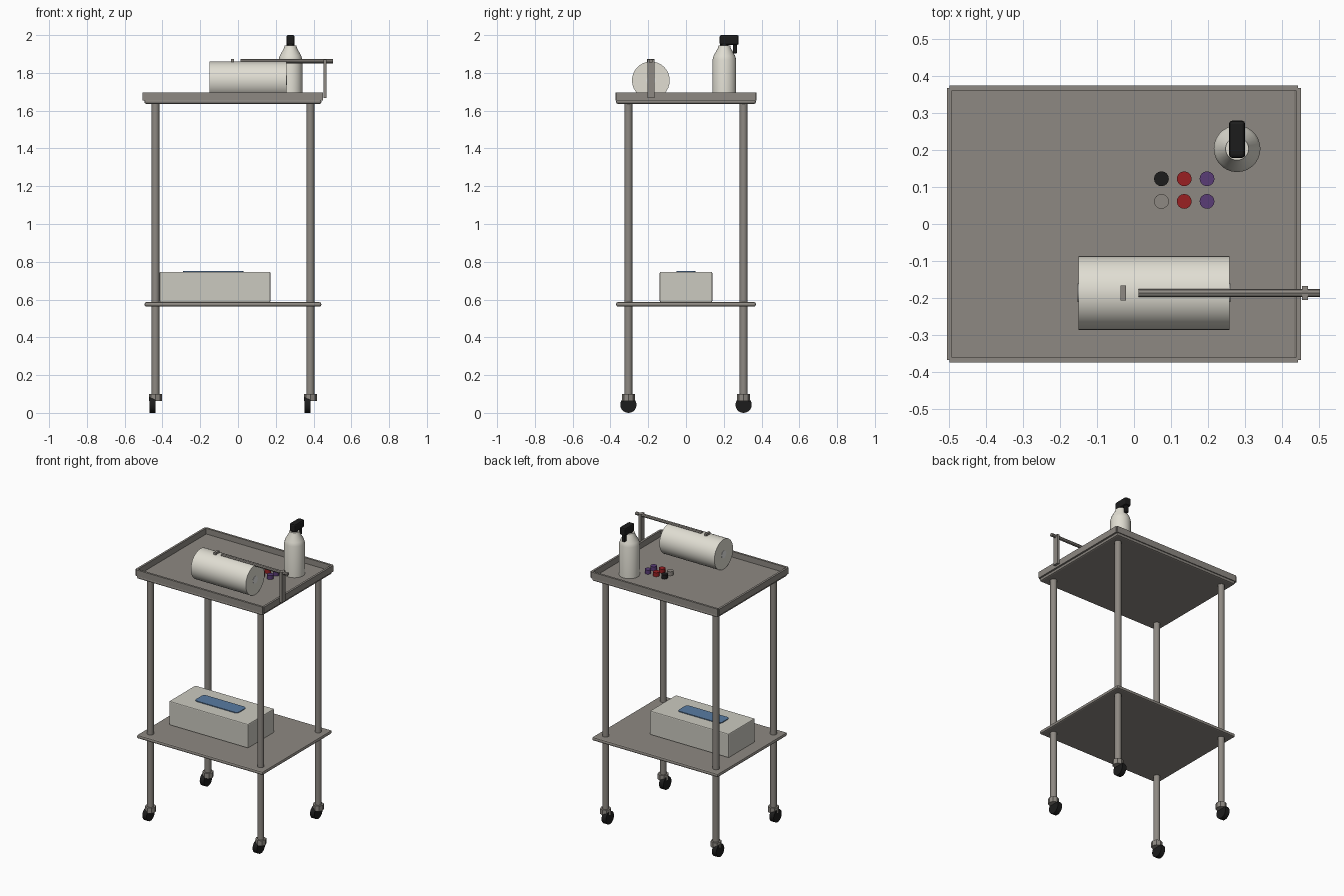
import bpy, math
from mathutils import Matrix

if "Cube" in bpy.data.objects:
    bpy.data.objects.remove(bpy.data.objects["Cube"])


def mat(name, r, g, b):
    m = bpy.data.materials.new(name)
    m.diffuse_color = (r, g, b, 1)
    m.use_nodes = True
    m.node_tree.nodes["Principled BSDF"].inputs["Base Color"].default_value = m.diffuse_color
    return m


METAL = mat("grey_metal", 0.27, 0.25, 0.225)
CREAM = mat("cream_white", 0.75, 0.73, 0.65)
CARD = mat("pale_box", 0.60, 0.59, 0.53)
BLUE = mat("blue_label", 0.10, 0.20, 0.36)
BLACK = mat("black_plastic", 0.012, 0.012, 0.012)
RED = mat("red_cap", 0.32, 0.014, 0.016)
PURPLE = mat("purple_cap", 0.10, 0.045, 0.18)
CORE = mat("white_core", 0.90, 0.90, 0.88)


def finish(ob, name, material, bevel=0, segments=2, smooth=False):
    ob.name = name
    ob.data.materials.append(material)
    if bevel:
        mod = ob.modifiers.new("bevel", 'BEVEL')
        mod.width, mod.segments = bevel, segments
    if smooth:
        bpy.ops.object.shade_smooth_by_angle(angle=math.radians(35))
    return ob


def box(name, material, x, y, z, bevel=0, segments=2):
    """Box from (min, max) ranges on each axis."""
    bpy.ops.mesh.primitive_cube_add(size=1)
    ob = bpy.context.object
    size = [r[1] - r[0] for r in (x, y, z)]
    mid = [(r[1] + r[0]) / 2 for r in (x, y, z)]
    ob.data.transform(Matrix.Diagonal((*size, 1)))
    ob.location = mid
    return finish(ob, name, material, bevel, segments)


def cyl(name, material, centre, radius, depth, sides=16, axis='Z', smooth=True, bevel=0):
    rot = (0, math.pi / 2, 0) if axis == 'X' else (0, 0, 0)
    bpy.ops.mesh.primitive_cylinder_add(vertices=sides, radius=radius, depth=depth,
                                        location=centre, rotation=rot)
    return finish(bpy.context.object, name, material, bevel, 2, smooth)


CX = -0.027  # cart centre line

# Shelves
for name, z in (("lower_shelf", 0.563), ("upper_shelf", 1.636)):
    box(name, METAL, (CX - 0.468, CX + 0.468), (-0.37, 0.37), (z, z + 0.023), 0.009)

# Tray rim: four separate walls
for s in (-1, 1):
    xs = sorted((CX + s * 0.464, CX + s * 0.478))
    ys = sorted((s * 0.36, s * 0.374))
    box("tray_side_wall", METAL, xs, (-0.367, 0.367), (1.655, 1.697))
    box("tray_long_wall", METAL, (CX - 0.470, CX + 0.470), ys, (1.655, 1.697))

# Legs and casters
for sx in (-1, 1):
    for sy in (-1, 1):
        x, y = CX + sx * 0.41, sy * 0.305
        cyl("leg", METAL, (x, y, 0.86), 0.021, 1.56, 12)
        cyl("caster_collar", METAL, (x, y, 0.082), 0.034, 0.036, 8, smooth=False)
        cyl("caster_wheel", BLACK, (x - 0.015, y, 0.043), 0.043, 0.032, 20, 'X')

# Storage box with label panel on top
box("storage_box", CARD, (-0.415, 0.172), (-0.139, 0.139), (0.586, 0.747), 0.006)
label = box("box_label", BLUE, (-0.29, 0.03), (-0.05, 0.05), (0.745, 0.752))
weight = label.data.attributes.new("bevel_weight_edge", 'FLOAT', 'EDGE')
for e in label.data.edges:
    a, b = (label.data.vertices[i].co for i in e.vertices)
    weight.data[e.index].value = 1.0 if abs(a.z - b.z) > 0.001 else 0.0
corner = label.modifiers.new("corners", 'BEVEL')
corner.limit_method, corner.width, corner.segments = 'WEIGHT', 0.02, 3

# Paper roll and its holder
RY = -0.186
cyl("paper_roll", CREAM, (0.054, RY, 1.76), 0.1, 0.408, 32, 'X')
cyl("roll_core", CORE, (0.054, RY, 1.76), 0.025, 0.412, 16, 'X')
cyl("holder_bar", METAL, (0.257, RY, 1.862), 0.011, 0.49, 8, 'X', smooth=False)
box("holder_post", METAL, (0.453, 0.469), (RY - 0.019, RY + 0.019), (1.667, 1.872))
box("holder_end_stop", METAL, (-0.037, -0.021), (RY - 0.02, RY + 0.02), (1.85, 1.873))

# Spray bottle, turned from a profile
BX, BY = 0.278, 0.203
profile = [(0.0, 1.658), (0.063, 1.658), (0.063, 1.868), (0.057, 1.89),
           (0.034, 1.932), (0.031, 1.946), (0.0, 1.946)]
N = 28
verts, faces = [], []
for r, z in profile:
    for i in range(N):
        a = 2 * math.pi * i / N
        verts.append((r * math.cos(a), r * math.sin(a), z))
for k in range(len(profile) - 1):
    for i in range(N):
        j = (i + 1) % N
        faces.append((k * N + i, k * N + j, (k + 1) * N + j, (k + 1) * N + i))
mesh = bpy.data.meshes.new("spray_bottle")
mesh.from_pydata(verts, [], faces)
bottle = bpy.data.objects.new("spray_bottle", mesh)
bpy.context.collection.objects.link(bottle)
bottle.location = (BX, BY, 0)
weld = bottle.modifiers.new("weld", 'WELD')
weld.merge_threshold = 0.0001
bpy.ops.object.select_all(action='DESELECT')
bottle.select_set(True)
bpy.context.view_layer.objects.active = bottle
finish(bottle, "spray_bottle", CREAM, smooth=True)

# Spray head
cyl("spray_neck", BLACK, (BX, BY, 1.952), 0.022, 0.026, 16)
box("spray_head", BLACK, (BX - 0.022, BX + 0.022), (0.178, 0.279), (1.948, 2.0), 0.009)
box("spray_trigger", BLACK, (BX - 0.011, BX + 0.011), (0.248, 0.270), (1.903, 1.952), 0.004)

# Small pots on the tray: two rows of three
rows = ((0.122, (BLACK, RED, PURPLE)), (0.061, (METAL, RED, PURPLE)))
for y, colours in rows:
    for i, colour in enumerate(colours):
        cyl("small_pot", colour, (0.074 + 0.0615 * i, y, 1.672), 0.02, 0.028, 16)
